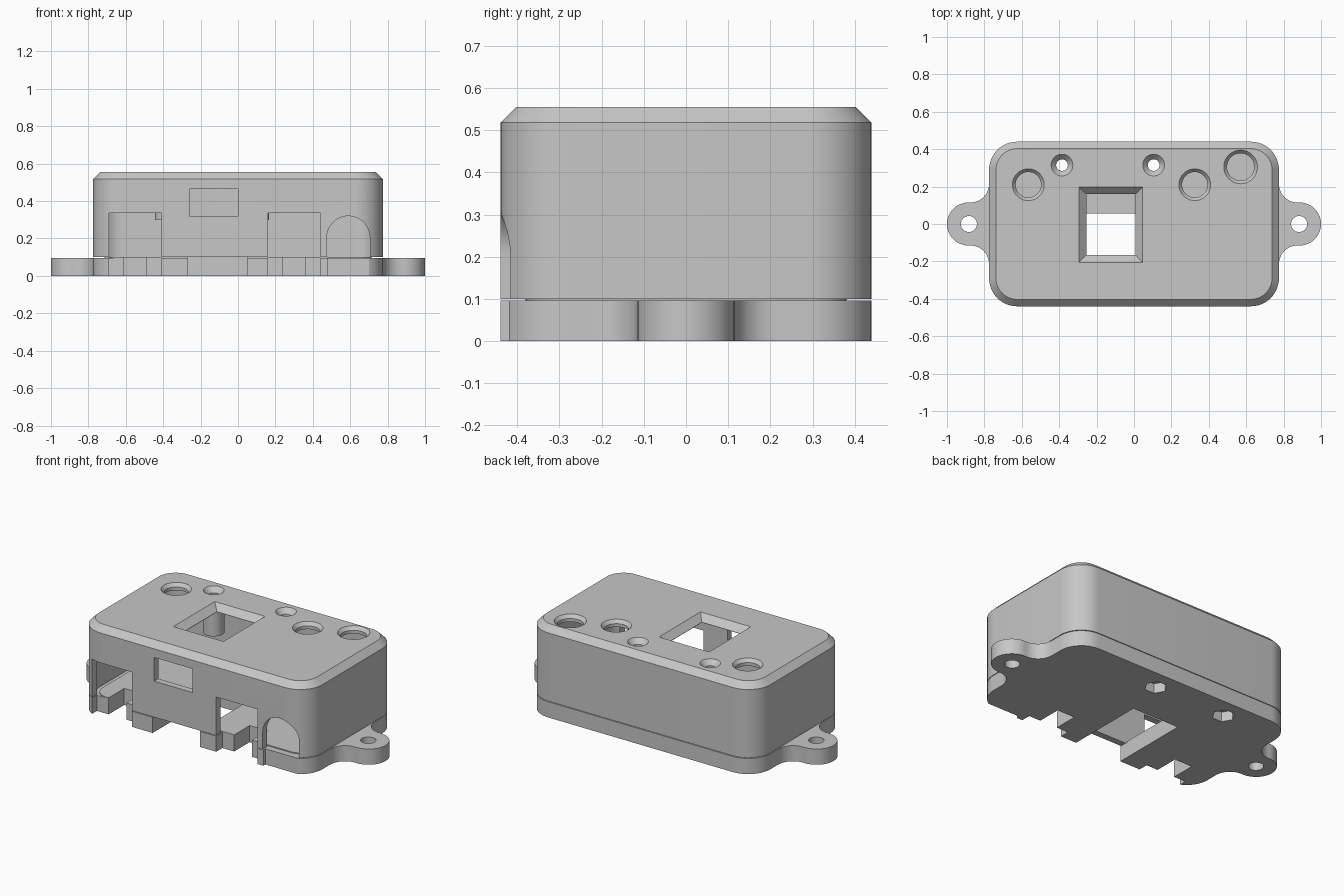
import bpy, bmesh, math
from math import cos, sin, radians, atan2, degrees, pi

if "Cube" in bpy.data.objects:
    bpy.data.objects.remove(bpy.data.objects["Cube"], do_unlink=True)

grey = bpy.data.materials.new("matte grey plastic")
grey.use_nodes = True
grey.diffuse_color = (0.57, 0.57, 0.57, 1)
grey.node_tree.nodes["Principled BSDF"].inputs["Base Color"].default_value = (0.57, 0.57, 0.57, 1)

W, D, R = 0.775, 0.44, 0.15          # half width, half depth, corner radius


def arc(cx, cy, r, a0, a1, n):
    return [(cx + r * cos(radians(a0 + (a1 - a0) * i / n)),
             cy + r * sin(radians(a0 + (a1 - a0) * i / n))) for i in range(n + 1)]


def rounded(inset):
    """Rounded rectangle outline, shrunk by inset."""
    pts = []
    for k, (sx, sy) in enumerate([(1, 1), (-1, 1), (-1, -1), (1, -1)]):
        pts += arc(sx * (W - R), sy * (D - R), R - inset, 90 * k, 90 * k + 90, 12)
    return pts


def rect(x0, x1, y0, y1):
    return [(x0, y0), (x1, y0), (x1, y1), (x0, y1)]


def circle(x, y, r, n=40):
    return arc(x, y, r, 0, 360, n)[:-1]


def loft(name, *levels):
    """Closed solid from (z, outline) levels, bottom to top."""
    bm = bmesh.new()
    rings = [[bm.verts.new((x, y, z)) for x, y in pts] for z, pts in levels]
    n = len(rings[0])
    for a, b in zip(rings, rings[1:]):
        for i in range(n):
            bm.faces.new((a[i], a[(i + 1) % n], b[(i + 1) % n], b[i]))
    bm.faces.new(rings[0][::-1])
    bm.faces.new(rings[-1])
    bmesh.ops.recalc_face_normals(bm, faces=bm.faces)
    me = bpy.data.meshes.new(name)
    bm.to_mesh(me)
    bm.free()
    ob = bpy.data.objects.new(name, me)
    bpy.context.collection.objects.link(ob)
    me.materials.append(grey)
    return ob


def box(x0, x1, y0, y1, z0, z1):
    return loft("cutter", (z0, rect(x0, x1, y0, y1)), (z1, rect(x0, x1, y0, y1)))


def combine(target, tool, op="DIFFERENCE"):
    """Apply a boolean and discard the tool."""
    mod = target.modifiers.new("bool", "BOOLEAN")
    mod.operation, mod.solver, mod.object = op, "EXACT", tool
    bpy.context.view_layer.objects.active = target
    bpy.ops.object.modifier_apply(modifier=mod.name)
    bpy.data.objects.remove(tool, do_unlink=True)


SCREWS = [(-0.385, 0.315), (0.105, 0.315)]
BUTTONS = [(-0.565, 0.21, 0.085), (0.325, 0.21, 0.085), (0.57, 0.305, 0.09)]
PORTS = [-0.55, 0.30]
TOP = 0.555

# Lid: chamfered hollow shell
lid = loft("lid", (0.1, rounded(0)), (0.518, rounded(0)), (TOP, rounded(0.037)))
combine(lid, loft("cutter", (0.05, rounded(0.04)), (0.515, rounded(0.04))))

# Screw posts under the lid, then countersunk screw holes
for x, y in SCREWS:
    combine(lid, loft("post", (0.3, circle(x, y, 0.06)), (0.53, circle(x, y, 0.06))), "UNION")
for x, y in SCREWS:
    combine(lid, loft("cutter", (0.2, circle(x, y, 0.031)), (TOP - 0.03, circle(x, y, 0.031)),
                      (TOP, circle(x, y, 0.058)), (0.6, circle(x, y, 0.058))))

# Button holes with bevelled rims
for x, y, r in BUTTONS:
    combine(lid, loft("cutter", (0.48, circle(x, y, r - 0.017)), (TOP - 0.02, circle(x, y, r - 0.017)),
                      (TOP, circle(x, y, r)), (0.6, circle(x, y, r))))

# Screen window with sloped sides
inner, outer = rect(-0.255, 0.008, -0.165, 0.16), rect(-0.295, 0.045, -0.205, 0.197)
combine(lid, loft("cutter", (0.45, inner), (0.517, inner), (TOP, outer), (0.6, outer)))

# Front openings: small window, two ports, arched cable slot
combine(lid, box(-0.26, 0.0, -0.6, -0.3, 0.32, 0.465))
for x in PORTS:
    combine(lid, box(x - 0.14, x + 0.14, -0.6, -0.36, 0.0, 0.335))
arch = [(0.475, 0.0), (0.705, 0.0)] + arc(0.59, 0.205, 0.115, 0, 180, 24)
slot = loft("cutter", (0.33, arch), (0.6, arch))
for v in slot.data.vertices:                     # stand the arch upright
    v.co = (v.co.x, -v.co.z, v.co.y)
slot.data.flip_normals()
bm = bmesh.new()
bm.from_mesh(slot.data)
bmesh.ops.recalc_face_normals(bm, faces=bm.faces)
bm.to_mesh(slot.data)
bm.free()
combine(lid, slot)

# Base plate: rounded body flowing into two screw ears
EX, ER, FR = 0.885, 0.115, 0.1                   # ear centre, ear radius, fillet radius
fx = W + FR
fy = math.sqrt((ER + FR) ** 2 - (fx - EX) ** 2)
turn = degrees(atan2(fy, EX - fx))
quarter = (arc(W - R, -(D - R), R, -90, 0, 12) + arc(fx, -fy, FR, 180, turn, 10)
           + arc(EX, 0, ER, turn - 180, 0, 16)[1:])
half = quarter + [(x, -y) for x, y in quarter[-2::-1]]
outline = half + [(-x, y) for x, y in half[::-1]]
base = loft("base", (0, outline), (0.096, outline))
combine(base, loft("lip", (0.05, rounded(0.06)), (0.102, rounded(0.06))), "UNION")

# Ear holes
for s in (-1, 1):
    hole = circle(s * 0.883, 0, 0.043)
    combine(base, loft("cutter", (-0.1, hole), (0.2, hole)))

# Front cut-outs: central bay, stepped port notches, cable recess
combine(base, box(-0.27, 0.05, -0.6, 0.055, -0.1, 0.2))
for x in PORTS:
    combine(base, box(x - 0.14, x + 0.14, -0.6, -0.38, -0.1, 0.2))
    combine(base, box(x - 0.06, x + 0.06, -0.6, -0.23, -0.1, 0.2))
combine(base, box(0.48, 0.705, -0.6, -0.42, -0.1, 0.2))

# Hexagonal nut pockets with screw holes
for x, y in SCREWS:
    combine(base, loft("cutter", (-0.1, circle(x, y, 0.065, 6)), (0.06, circle(x, y, 0.065, 6))))
    combine(base, loft("cutter", (-0.1, circle(x, y, 0.033)), (0.2, circle(x, y, 0.033))))

# Smooth curves, crisp edges
bpy.ops.object.select_all(action="DESELECT")
for ob in (lid, base):
    ob.select_set(True)
    bpy.context.view_layer.objects.active = ob
bpy.ops.object.shade_smooth_by_angle(angle=radians(25))
